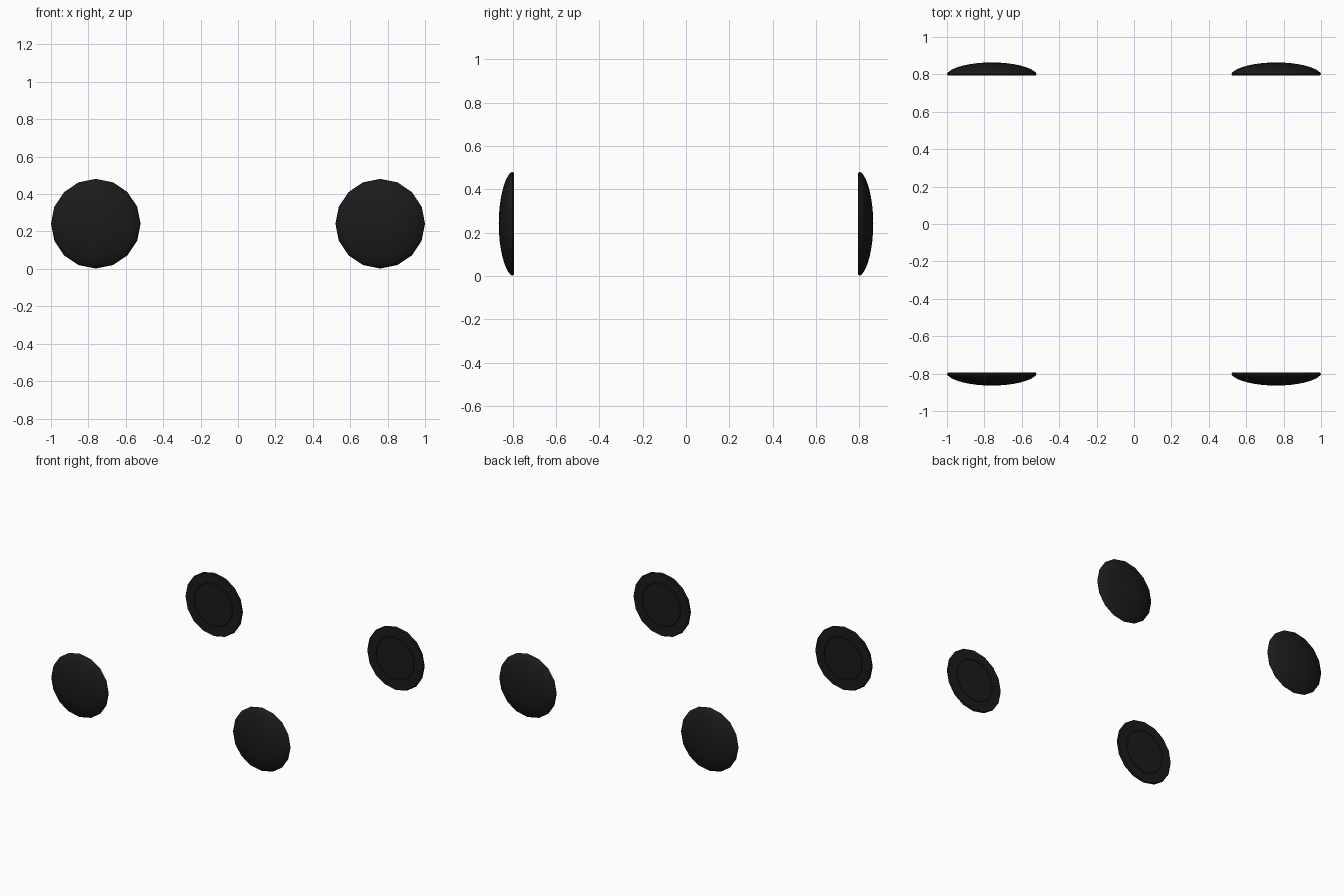
import bpy, bmesh, math

if "Cube" in bpy.data.objects:
    bpy.data.objects.remove(bpy.data.objects["Cube"])

SIDES = 16
R = 0.2395                   # wheel radius
CX, CZ = 1 - R, 0.2415       # wheel centre
Y_IN, Y_RIM, Y_OUT = 0.793, 0.801, 0.864
HUB_R = 0.162

rubber = bpy.data.materials.new("black rubber")
rubber.diffuse_color = (0.0105, 0.0105, 0.0108, 1)
rubber.use_nodes = True
rubber.node_tree.nodes["Principled BSDF"].inputs["Base Color"].default_value = rubber.diffuse_color

# Half profile (radius, y): hub back, thin groove, flat ring, rim, domed outside
profile = [(HUB_R * 0.5, Y_IN), (HUB_R - 0.004, Y_IN), (HUB_R - 0.002, Y_IN + 0.004),
           (HUB_R, Y_IN), (R * 0.975, Y_IN)]
for i in range(9):
    t = math.radians(10 * i)
    profile.append((R * math.cos(t), Y_RIM + (Y_OUT - Y_RIM) * math.sin(t) ** 1.2))


def wheel(name, sx, sy):
    bm = bmesh.new()
    rings = []
    for r, y in profile:
        rings.append([bm.verts.new((sx * CX + r * math.cos(2 * math.pi * k / SIDES),
                                    sy * y,
                                    CZ + r * math.sin(2 * math.pi * k / SIDES)))
                      for k in range(SIDES)])
    for a, b in zip(rings, rings[1:]):
        for k in range(SIDES):
            n = (k + 1) % SIDES
            bm.faces.new((a[k], a[n], b[n], b[k]))
    # Close the hub back and the dome's crown
    for ring, y in ((rings[0], Y_IN), (rings[-1], Y_OUT)):
        tip = bm.verts.new((sx * CX, sy * y, CZ))
        for k in range(SIDES):
            bm.faces.new((ring[k], ring[(k + 1) % SIDES], tip))
    bmesh.ops.recalc_face_normals(bm, faces=bm.faces)
    mesh = bpy.data.meshes.new(name)
    bm.to_mesh(mesh)
    bm.free()
    mesh.materials.append(rubber)
    ob = bpy.data.objects.new(name, mesh)
    bpy.context.collection.objects.link(ob)
    bpy.ops.object.select_all(action='DESELECT')
    ob.select_set(True)
    bpy.context.view_layer.objects.active = ob
    bpy.ops.object.shade_smooth_by_angle(angle=math.radians(35))


# Four wheels, domes facing outwards
for sx, xn in ((-1, "left"), (1, "right")):
    for sy, yn in ((-1, "front"), (1, "back")):
        wheel(f"{yn}_{xn}_wheel", sx, sy)
